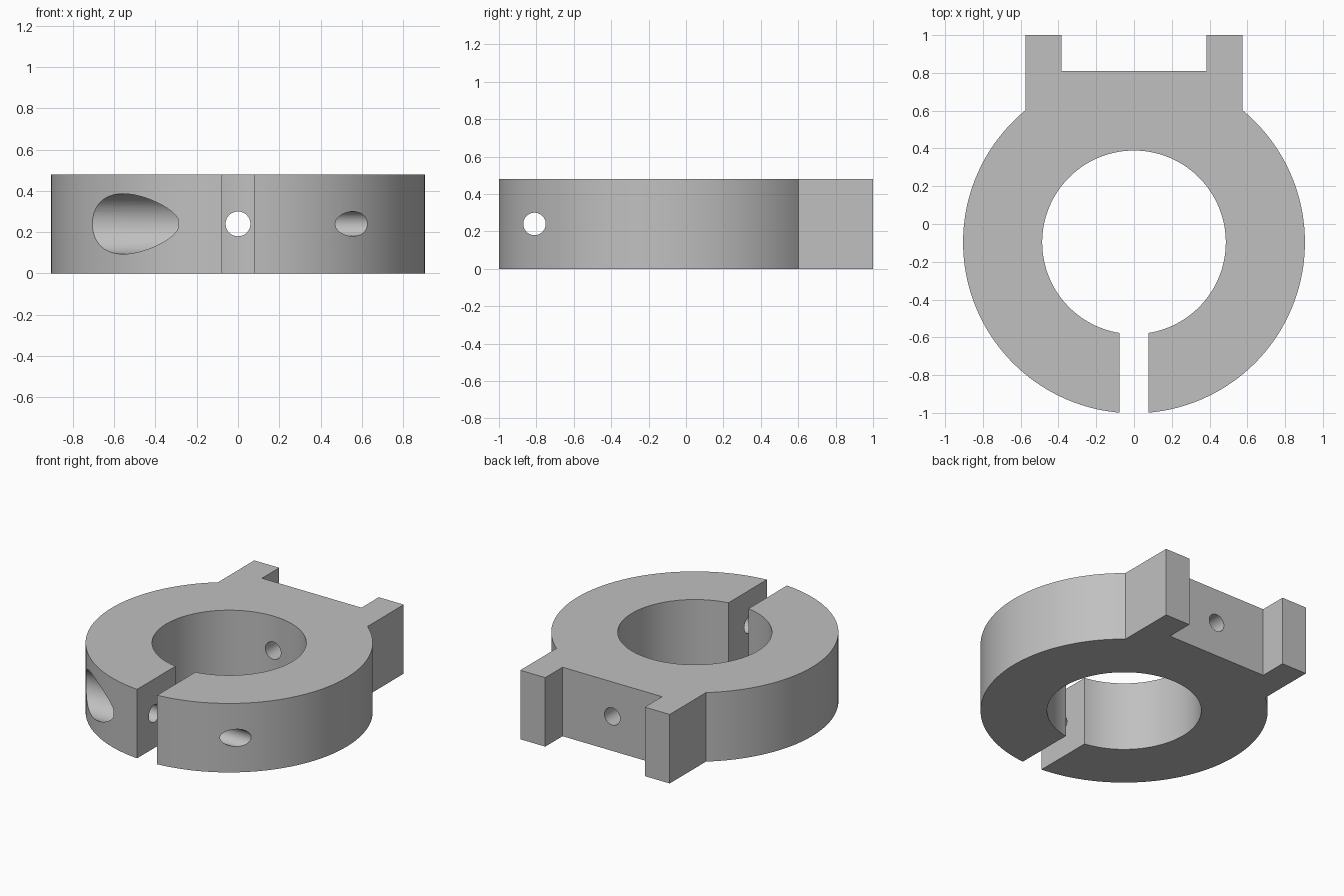
import bpy, bmesh
from math import sin, cos, asin, acos, pi, radians

cube = bpy.data.objects.get("Cube")
if cube:
    bpy.data.objects.remove(cube, do_unlink=True)

HEIGHT = 0.48
CENTER_Y = -0.097
OUTER, BORE = 0.905, 0.486
HALF_SLOT = 0.077
EAR_OUT, EAR_IN = 0.575, 0.383
WEB_Y, EAR_Y = 0.81, 1.0
BOLT_Y = -0.81

metal = bpy.data.materials.new("grey metal")
metal.use_nodes = True
grey = (0.53, 0.53, 0.53, 1)
metal.diffuse_color = grey
metal.node_tree.nodes["Principled BSDF"].inputs["Base Color"].default_value = grey


def arc(radius, start, end, steps):
    """Points on a circle about the bore axis."""
    angles = [start + (end - start) * i / steps for i in range(steps + 1)]
    return [(radius * cos(a), CENTER_Y + radius * sin(a)) for a in angles]


def extrude_profile(name, points, height):
    mesh = bpy.data.meshes.new(name)
    bm = bmesh.new()
    face = bm.faces.new([bm.verts.new((x, y, 0)) for x, y in points])
    top = bmesh.ops.extrude_face_region(bm, geom=[face])["geom"]
    bmesh.ops.translate(bm, vec=(0, 0, height),
                        verts=[v for v in top if isinstance(v, bmesh.types.BMVert)])
    bmesh.ops.recalc_face_normals(bm, faces=bm.faces)
    bm.to_mesh(mesh)
    bm.free()
    obj = bpy.data.objects.new(name, mesh)
    bpy.context.collection.objects.link(obj)
    mesh.materials.append(metal)
    return obj


def drill(body, name, radius, center, length, rotation):
    """Cut a round hole through the body."""
    bpy.ops.mesh.primitive_cylinder_add(vertices=48, radius=radius, depth=length,
                                        location=center, rotation=rotation)
    cutter = bpy.context.object
    cutter.name = name
    cutter.hide_render = True
    cutter.data.materials.append(metal)
    mod = body.modifiers.new(name, "BOOLEAN")
    mod.operation = "DIFFERENCE"
    mod.solver = "EXACT"
    mod.object = cutter
    bpy.context.view_layer.objects.active = body
    bpy.ops.object.modifier_apply(modifier=name)
    bpy.data.objects.remove(cutter, do_unlink=True)


# Split ring with its two rear ears, as one outline
slot_out = asin(HALF_SLOT / OUTER) - pi / 2
slot_in = asin(HALF_SLOT / BORE) - pi / 2
ear = acos(EAR_OUT / OUTER)
outline = arc(OUTER, slot_out, ear, 72)
outline += [(EAR_OUT, EAR_Y), (EAR_IN, EAR_Y), (EAR_IN, WEB_Y)]
outline += [(-x, y) for x, y in reversed(outline)]
outline += arc(BORE, pi - slot_in, slot_in, 128)
clamp = extrude_profile("split_clamp_body", outline, HEIGHT)

# Clamp bolt hole, bolt head pocket and rear mounting hole
mid = HEIGHT / 2
across = (0, pi / 2, 0)
drill(clamp, "bolt_hole", 0.06, (0, BOLT_Y, mid), 2.4, across)
drill(clamp, "bolt_head_pocket", 0.146, (-0.79, BOLT_Y, mid), 1.0, across)
drill(clamp, "mounting_hole", 0.06, (0, 0.6, mid), 0.8, (pi / 2, 0, 0))

# Smooth round walls, keep edges sharp
bpy.ops.object.select_all(action="DESELECT")
clamp.select_set(True)
bpy.context.view_layer.objects.active = clamp
bpy.ops.object.shade_smooth_by_angle(angle=radians(25))
